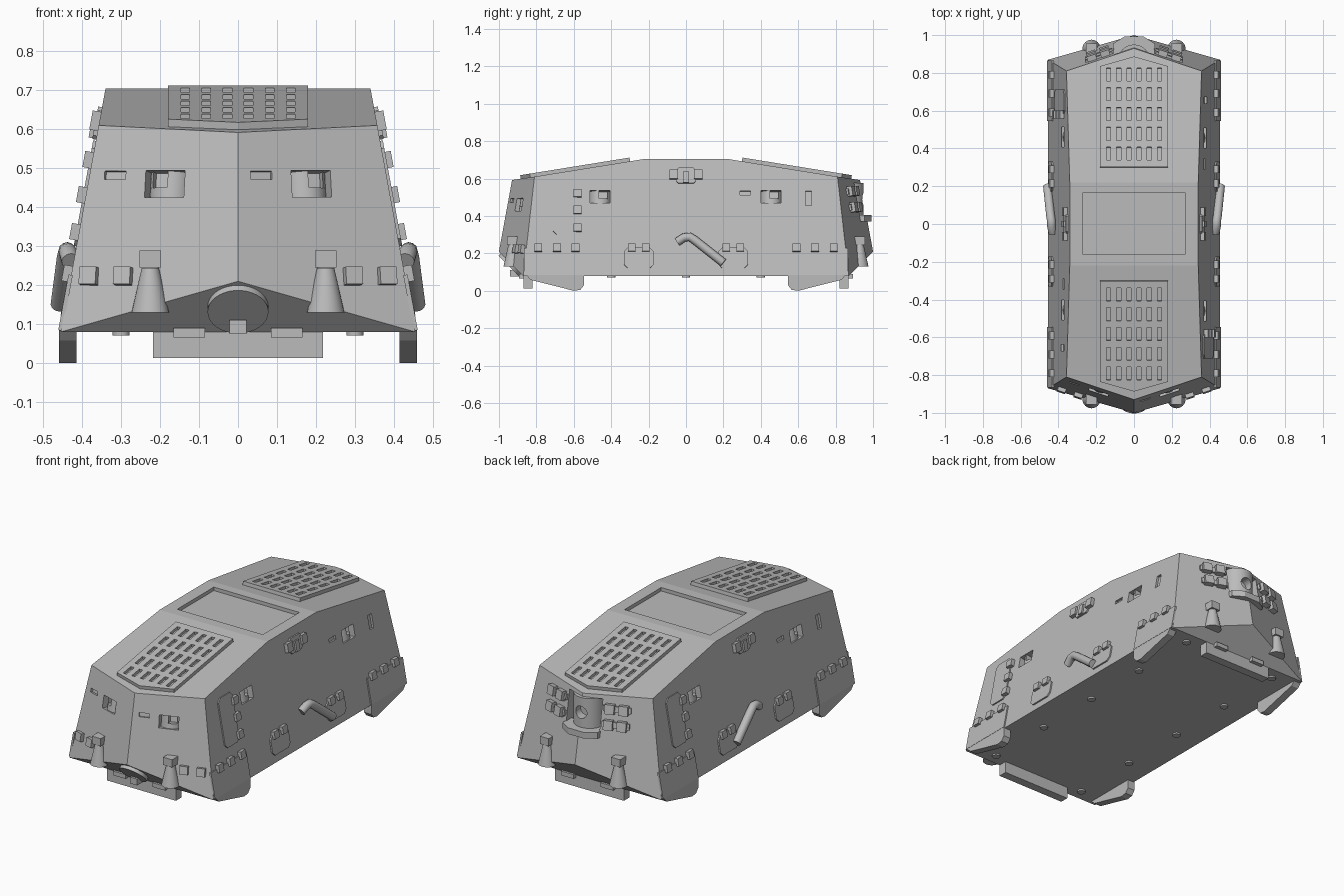
import bpy, bmesh
from math import pi, radians
from mathutils import Matrix, Vector

if "Cube" in bpy.data.objects:
    bpy.data.objects.remove(bpy.data.objects["Cube"])

GREY = (0.5, 0.5, 0.5, 1)
mat = bpy.data.materials.new("armour_grey")
mat.use_nodes = True
mat.diffuse_color = GREY
mat.node_tree.nodes["Principled BSDF"].inputs["Base Color"].default_value = GREY
ENDS = (-1, 1)
CORNERS = [(sx, sy) for sx in ENDS for sy in ENDS]
SIDES = ((1, 1), (-1, -1))      # the two flanks are half-turn copies


def finish(name, bm, smooth=False):
    bmesh.ops.recalc_face_normals(bm, faces=bm.faces[:])
    mesh = bpy.data.meshes.new(name)
    bm.to_mesh(mesh)
    bm.free()
    mesh.materials.append(mat)
    ob = bpy.data.objects.new(name, mesh)
    bpy.context.collection.objects.link(ob)
    if smooth:
        bpy.ops.object.select_all(action='DESELECT')
        ob.select_set(True)
        bpy.context.view_layer.objects.active = ob
        bpy.ops.object.shade_smooth_by_angle(angle=radians(35))
    return ob


def carve(ob, bm):
    cutter = finish("cutter", bm)
    cutter.hide_render = True
    mod = ob.modifiers.new("carve", 'BOOLEAN')
    mod.object, mod.solver = cutter, 'EXACT'
    deps = bpy.context.evaluated_depsgraph_get()
    mesh = bpy.data.meshes.new_from_object(ob.evaluated_get(deps))
    ob.modifiers.clear()
    ob.data = mesh
    bpy.data.objects.remove(cutter)


def axes(u, v, n, p):
    return Matrix.Translation(p) @ Matrix((u, v, n)).transposed().to_4x4()


def wall(kind, a, z, sx=1, sy=1):
    """Frame on a wall: local x along it, y up it, z outwards."""
    if kind == 'side':
        n = Vector((.625, 0, .115)).normalized()
        p = Vector((.455 - .184 * (z - .08), a, z))
    else:
        n = Vector((.0598, -.1775, .0319))
        p = Vector((a, -1 + (n.x * a + n.z * (z - .21)) / .1775, z))
        n.normalize()
    u = Vector((0, 0, 1)).cross(n).normalized()
    return Matrix.Diagonal((sx, sy, 1, 1)) @ axes(u, n.cross(u), n, p)


def box(bm, m, w, h, d0, d1):
    s = Matrix.Translation((0, 0, (d0 + d1) / 2)) @ Matrix.Diagonal((w, h, d1 - d0, 1))
    bmesh.ops.create_cube(bm, size=1, matrix=m @ s)


def prism(bm, m, pts, d0, d1):
    lo, hi = [[bm.verts.new(m @ Vector((x, y, d))) for x, y in pts] for d in (d0, d1)]
    bm.faces.new(lo)
    bm.faces.new(hi)
    for i in range(len(pts)):
        j = (i + 1) % len(pts)
        bm.faces.new((lo[i], lo[j], hi[j], hi[i]))


def plate(bm, m, w, h, t, c=.02):
    x, y = w / 2, h / 2
    prism(bm, m, [(x - c, -y), (x, c - y), (x, y - c), (x - c, y),
                  (c - x, y), (-x, y - c), (-x, c - y), (c - x, -y)], -.003, t)


def tube(bm, m, r1, r2, depth, seg=32):
    bmesh.ops.create_cone(bm, cap_ends=True, segments=seg, radius1=r1, radius2=r2,
                          depth=depth, matrix=m)


UP = Matrix.Rotation(-pi / 2, 4, 'X')

# Hull: sloped walls, pointed ends, roof falling away to both ends
bm = bmesh.new()
for s in ENDS:
    for x, y, z in ((.455, .87, .08), (.3575, .81, .61), (.34, .22, .705)):
        for sx in ENDS:
            bm.verts.new((sx * x, s * y, z))
    bm.verts.new((0, s, .21))
    bm.verts.new((0, s * .93, .592))
bmesh.ops.convex_hull(bm, input=bm.verts[:])
bmesh.ops.dissolve_limit(bm, angle_limit=radians(1), verts=bm.verts[:], edges=bm.edges[:])
hull = finish("hull", bm)

# Openings: roof hatch, weapon ports, vision slits, rear gun bay
ports = [wall('front', .188, .46, sx) for sx in ENDS]
ports += [wall('side', y, .503, *s) for s in SIDES for y in (-.46, .455)]
slits = [wall('front', .06, .482), wall('front', .315, .482, -1)]
slits += [wall('side', .317, .523, *s) for s in SIDES]
bm = bmesh.new()
box(bm, Matrix.Translation((0, .003, .705)), .54, .33, -.02, .05)
for m in ports:
    box(bm, m, .106, .07, -.07, .03)
for m in slits:
    box(bm, m, .057, .022, -.012, .03)
for s in SIDES:
    box(bm, wall('side', .655, .495, *s), .034, .078, -.012, .03)
box(bm, Matrix.Translation((0, .95, .475)), .21, .2, -.1, .1)
carve(hull, bm)

# Curved shields inside the weapon ports, with a firing notch
bm, cut = bmesh.new(), bmesh.new()
for m in ports:
    tube(bm, m @ Matrix.Translation((0, 0, -.062)) @ UP, .056, .056, .069)
    box(cut, m @ Matrix.Translation((.017, .015, 0)), .044, .045, -.045, .03)
shields = finish("port_shields", bm, True)
carve(shields, cut)

# Roof grilles
for name, s in (("front_grille", 1), ("rear_grille", -1)):
    n = Vector((0, -.159, .987)).normalized()
    u = Vector((1, 0, 0))
    m = Matrix.Diagonal((1, s, 1, 1)) @ axes(u, n.cross(u), n, Vector((0, -.22, .705)))
    bm, cut = bmesh.new(), bmesh.new()
    prism(bm, m, [(-.18, -.08), (.18, -.08), (.18, -.62), (0, -.672), (-.18, -.62)], -.005, .02)
    for col in range(6):
        for row in range(5):
            p = ((col - 2.5) * .054, -.152 - row * .106, 0)
            box(cut, m @ Matrix.Translation(p), .022, .07, .004, .05)
    carve(finish(name, bm), cut)

# Hinged plates on the flanks
doors, flaps, hinges, skirts = [bmesh.new() for _ in range(4)]


def hinge(m, w=.042, h=.042, t=.022):
    box(hinges, m, w, h, -.01, t)


for s in SIDES:
    plate(doors, wall('side', -.648, .435, *s), .128, .275, .007)
    for z in (.335, .43, .52):
        hinge(wall('side', -.58, z, *s))
    plate(flaps, wall('side', 0, .615, *s), .1, .085, .01, .01)
    for y in (-.065, .065):
        hinge(wall('side', y, .62, *s), .045, .05)
    box(hinges, wall('side', 0, .605, *s), .03, .06, 0, .02)
for sx, sy in CORNERS:
    plate(flaps, wall('side', .252, .175, sx, sy), .16, .11, .008)
    for y in (.215, .29, .59, .69, .79):
        hinge(wall('side', y, .228, sx, sy))
    # corner skirts hanging below the hull
    upright = Matrix.Diagonal((sx, sy, 1, 1)) @ axes(
        Vector((0, 1, 0)), Vector((0, 0, 1)), Vector((1, 0, 0)), Vector((.46, 0, 0)))
    prism(skirts, upright, [(.545, .085), (.545, .03), (.565, .005), (.6, 0),
                            (.83, .058), (.855, .085)], -.045, 0)
    box(skirts, wall('side', .705, .155, sx, sy), .32, .145, -.004, .007)

# Front corner hinges, end flaps under the nose
for sx in ENDS:
    for x in (.292, .38):
        hinge(wall('front', x, .222, sx), .045, .045)
for sy in ENDS:
    box(skirts, Matrix.Translation((0, sy * .845, 0)), .435, .05, .013, .085)
    for sx in ENDS:
        box(hinges, Matrix.Translation((sx * .125, sy * .878, 0)), .08, .03, .066, .09)
finish("side_doors", doors)
finish("side_flaps", flaps)
finish("skirts", skirts)

# Rear gun: hinged cheek plates, curved mantlet, sill and muzzle opening
for sx in ENDS:
    for z in (.445, .53):
        box(hinges, wall('front', .185, z, sx, -1), .15, .032, -.005, .012)
        for x in (.15, .22):
            hinge(wall('front', x, z, sx, -1), .05, .052, .03)
finish("hinges", hinges)
bm, cut = bmesh.new(), bmesh.new()
tube(bm, Matrix.Translation((0, .865, .475)), .085, .085, .2)
tube(cut, Matrix.Translation((0, .95, .49)) @ UP, .035, .035, .1, 24)
carve(finish("gun_mantlet", bm, True), cut)
bm = bmesh.new()
prism(bm, Matrix.Translation((0, 0, .37)),
      [(-.11, .88), (.11, .88), (.11, .955), (.05, .993), (-.05, .993), (-.11, .955)], 0, .035)
finish("gun_sill", bm)

# Tapered tow posts with square heads
posts, heads = bmesh.new(), bmesh.new()
for sx, sy in CORNERS:
    p = wall('front', .225, .19, sx, sy).translation
    tube(posts, Matrix.Translation((p.x, p.y, .187)), .048, .022, .115)
    box(heads, Matrix.Translation((p.x, p.y, .267)), .056, .056, -.022, .022)
finish("tow_posts", posts, True)
finish("tow_post_heads", heads)

# Round buffer and lug under the nose
chin = Matrix.Translation((0, -.937, .142)) @ Matrix.Rotation(radians(135), 4, 'X')
bm = bmesh.new()
tube(bm, chin, .078, .078, .03, 48)
finish("nose_disc", bm, True)
bm = bmesh.new()
box(bm, Matrix.Translation((0, -.91, .093)), .044, .06, -.018, .018)
finish("nose_lug", bm)

# Exhaust pipes, one on each flank
for name, sx in (("left_exhaust", 1), ("right_exhaust", -1)):
    curve = bpy.data.curves.new(name, 'CURVE')
    curve.dimensions = '3D'
    curve.bevel_depth, curve.bevel_resolution, curve.use_fill_caps = .023, 4, True
    path = [(.43, -.045, .262), (.437, -.01, .285), (.438, .02, .288), (.442, .045, .272), (.458, .2, .15)]
    line = curve.splines.new('POLY')
    line.points.add(len(path) - 1)
    for pt, (x, y, z) in zip(line.points, path):
        pt.co = (sx * x, y, z, 1)
    curve.materials.append(mat)
    bpy.context.collection.objects.link(bpy.data.objects.new(name, curve))

# Drain plugs in the floor
bm = bmesh.new()
for x in (-.3, .3):
    for i in range(5):
        tube(bm, Matrix.Translation((x, (i - 2) * .4, .079)), .022, .022, .016, 20)
finish("floor_plugs", bm, True)
